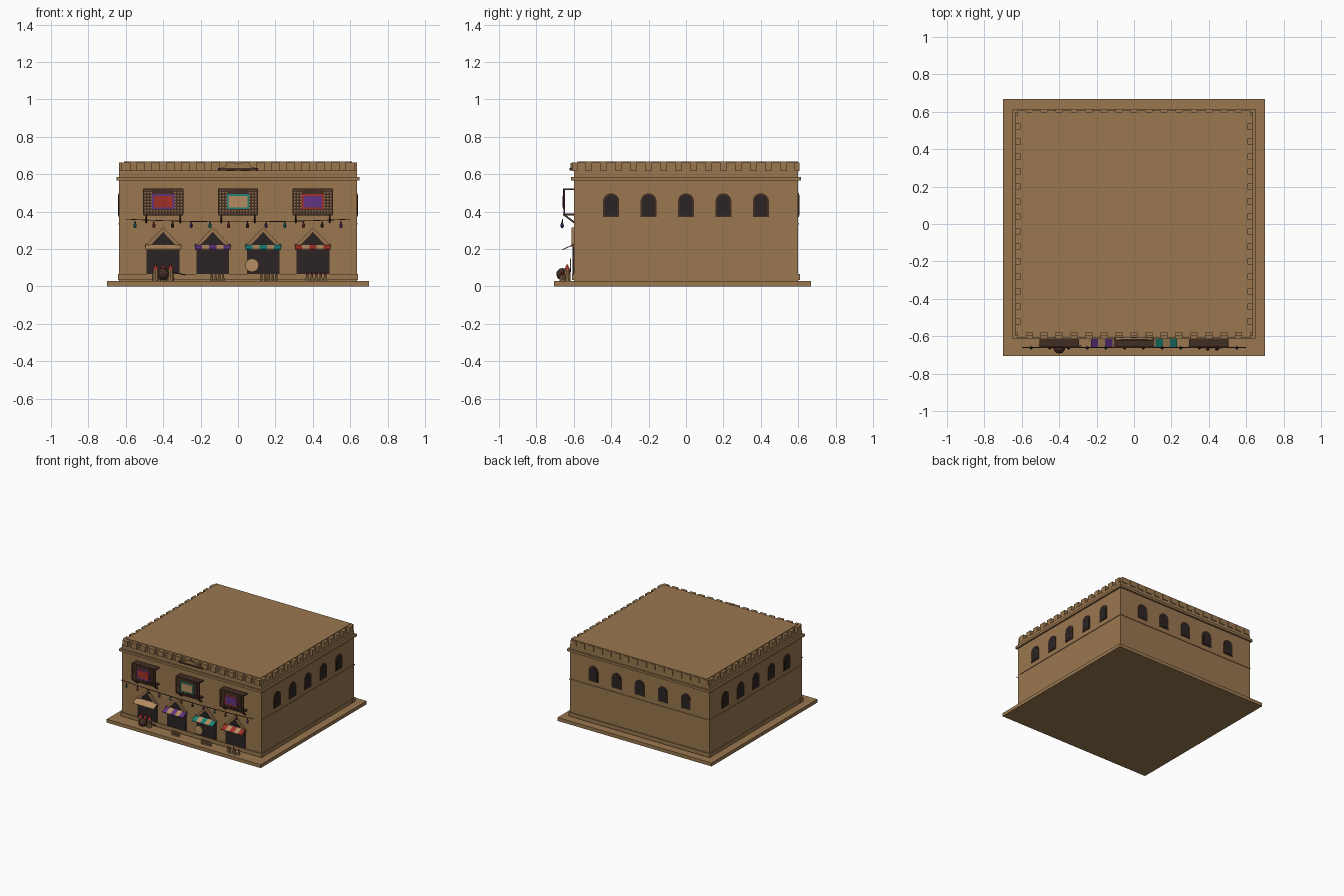
import bpy, bmesh, math
from mathutils import Vector, Matrix

if "Cube" in bpy.data.objects:
    bpy.data.objects.remove(bpy.data.objects["Cube"])


def material(name, r, g, b):
    m = bpy.data.materials.new(name)
    m.use_nodes = True
    m.diffuse_color = (r, g, b, 1)
    m.node_tree.nodes["Principled BSDF"].inputs["Base Color"].default_value = (r, g, b, 1)
    return m


SAND = material("sandstone", .32, .185, .078)
DARK = material("dark opening", .025, .017, .017)
WOOD = material("dark wood", .055, .026, .017)
CREAM = material("pale cloth", .46, .265, .12)
PURPLE = material("purple cloth", .12, .035, .22)
TEAL = material("teal cloth", .012, .22, .19)
RED = material("red cloth", .36, .03, .022)


class Part:
    """Collects simple solids into one mesh object."""

    def __init__(self, name, mat):
        self.name, self.mat, self.bm = name, mat, bmesh.new()

    def box(self, x0, x1, y0, y1, z0, z1):
        return self.prism([(x0, y0, z0), (x1, y0, z0), (x1, y1, z0), (x0, y1, z0)], (0, 0, z1 - z0))

    def prism(self, points, push):
        low = [self.bm.verts.new(p) for p in points]
        high = [self.bm.verts.new(Vector(p) + Vector(push)) for p in points]
        self.bm.faces.new(low)
        self.bm.faces.new(high[::-1])
        for i in range(len(low)):
            j = (i + 1) % len(low)
            self.bm.faces.new((low[j], low[i], high[i], high[j]))
        return self

    def cone(self, x, y, z0, z1, r0, r1, sides=10):
        bmesh.ops.create_cone(self.bm, cap_ends=True, segments=sides, radius1=r0, radius2=r1,
                              depth=z1 - z0, matrix=Matrix.Translation((x, y, (z0 + z1) / 2)))
        return self

    def ball(self, x, y, z, r, tall=1):
        mat = Matrix.Translation((x, y, z)) @ Matrix.Diagonal((1, 1, tall, 1))
        bmesh.ops.create_uvsphere(self.bm, u_segments=10, v_segments=6, radius=r, matrix=mat)
        return self

    def done(self):
        bmesh.ops.recalc_face_normals(self.bm, faces=self.bm.faces)
        mesh = bpy.data.meshes.new(self.name)
        self.bm.to_mesh(mesh)
        self.bm.free()
        mesh.materials.append(self.mat)
        obj = bpy.data.objects.new(self.name, mesh)
        bpy.context.collection.objects.link(obj)
        return obj


# Main masonry
W, D = .635, .6
Part("ground_slab", SAND).box(-.7, .7, -.705, .668, 0, .028).done()
Part("walls", SAND).box(-W, W, -D, D, .028, .62).done()
Part("cornice", SAND).box(-.65, .65, -.615, .615, .567, .586).done()
Part("roof_block", SAND).box(-.61, .61, -.58, .6, .62, .667).done()
plinth = Part("plinth", SAND)
for s in (-1, 1):
    ys = sorted((s * .57, s * .61))
    plinth.box(-.642, .642, *ys, .034, .065)
    xs = sorted((s * .62, s * .639))
    plinth.box(*xs, -.57, .57, .036, .062)
plinth.done()

# Thin string course on the sides and back
band = Part("string_course", SAND)
band.box(-W - .005, W + .005, -.58, D + .005, .331, .338)
band.done()

# Parapet blocks
blocks = Part("parapet_blocks", SAND)
for i in range(16):
    x = -.6 + i * .08
    blocks.box(x - .024, x + .024, -.61, -.575, .618, .662)
    blocks.box(x - .024, x + .024, .575, .607, .618, .662)
for i in range(15):
    y = -.56 + i * .08
    for s in (-1, 1):
        xs = sorted((s * .6, s * .636))
        blocks.box(*xs, y - .024, y + .024, .618, .662)
blocks.done()

# Small pediment over the middle of the front
Part("pediment", SAND).prism([(-.1, -.618, .632), (.1, -.618, .632), (0, -.618, .66)], (0, .01, 0)).done()
Part("pediment_sill", WOOD).box(-.107, .107, -.622, -.605, .62, .632).done()


# Arched windows on both sides and the back
def arch(half, z0, z1):
    spring = z1 - half
    return [(-half, z0), (half, z0)] + [
        (half * math.cos(math.pi * k / 8), spring + half * math.sin(math.pi * k / 8)) for k in range(9)]


frames = Part("window_frames", WOOD)
panes = Part("window_openings", DARK)
for part, half, z0, z1, out in ((frames, .043, .372, .498, .005), (panes, .033, .38, .488, .007)):
    outline = arch(half, z0, z1)
    for i in range(-2, 3):
        for s in (-1, 1):
            part.prism([(s * W, i * .2 + u, z) for u, z in outline], (s * out, 0, 0))
        part.prism([(i * .21 + u, D, z) for u, z in outline], (0, out, 0))
    part.done()

# Shop doorways with gable trim and striped awnings
doors = Part("shop_doorways", DARK)
trim = Part("doorway_gables", SAND)
SHOPS = ((-.4, CREAM), (-.135, PURPLE), (.135, TEAL), (.4, RED))
for n, (x, cloth) in enumerate(SHOPS):
    outline = [(-.088, .05), (.088, .05), (.088, .205), (0, .3), (-.088, .205)]
    doors.prism([(x + u, -D, z) for u, z in outline], (0, -.006, 0))
    for s in (-1, 1):
        slope = [(.102, .21), (0, .315), (0, .29), (.078, .21)]
        trim.prism([(x + s * u, -D, z) for u, z in slope], (0, -.013, 0))
    main = Part(f"awning_{n + 1}", cloth)
    alternate = Part(f"awning_{n + 1}_pale_stripes", CREAM)
    for k in range(5):
        x0 = x - .095 + k * .038
        sheet = [(x0, -.6, .222), (x0 + .038, -.6, .222), (x0 + .038, -.66, .194), (x0, -.66, .194)]
        (alternate if k % 2 else main).prism(sheet, (0, 0, .005))
    main.done()
    alternate.done()
doors.done()
trim.done()

# Projecting lattice window bays
for n, (x, panel, border) in enumerate(((-.4, RED, PURPLE), (0, CREAM, TEAL), (.4, PURPLE, RED))):
    name = f"bay_{n + 1}"
    Part(name + "_lattice_backing", SAND).box(x - .1, x + .1, -.65, -.646, .385, .52).done()
    wood = Part(name + "_woodwork", WOOD)
    wood.box(x - .105, x + .105, -.657, -.6, .515, .524)
    wood.box(x - .105, x + .105, -.657, -.6, .38, .39)
    wood.box(x - .06, x + .06, -.658, -.65, .493, .52)
    for k in range(14):
        u = x - .104 + k * .016
        wood.box(u - .004, u + .004, -.654, -.646, .384, .52)
    for k in range(8):
        z = .396 + k * .016
        wood.box(x - .1, x + .1, -.653, -.65, z - .004, z + .004)
    for s in (-1, 1):
        u = x + s * .09
        wood.prism([(u - .004, -.6, .338), (u - .004, -.6, .35), (u - .004, -.65, .386), (u - .004, -.656, .38)],
                   (.008, 0, 0))
    wood.done()
    Part(name + "_border", border).box(x - .06, x + .06, -.658, -.652, .413, .493).done()
    Part(name + "_panel", panel).box(x - .05, x + .05, -.661, -.656, .422, .484).done()

# Lantern string across the front
string = Part("lantern_string", WOOD)
caps = Part("lantern_caps", WOOD)
lanterns = [Part(f"lanterns_{c}", m) for c, m in (("teal", TEAL), ("red", RED), ("wood", WOOD), ("purple", PURPLE))]


def sag(x):
    return .343 + .04 * x * x


for k in range(12):
    x0, x1 = -.6 + k * .1, -.5 + k * .1
    string.prism([(x0, -.662, sag(x0)), (x1, -.662, sag(x1)), (x1, -.662, sag(x1) + .004),
                  (x0, -.662, sag(x0) + .004)], (0, .004, 0))
    x = x0 + .05
    lanterns[k % 4].ball(x, -.662, .325, .009, 1.6)
    caps.cone(x, -.662, .336, .35, .006, .002, 6)
for part in [string, caps] + lanterns:
    part.done()

# Goods: round pot, sacks with spice heaps and a pole
Part("round_pot", WOOD).ball(-.4, -.662, .066, .032).done()
sacks, heaps = Part("sacks", SAND), Part("spice_heaps", RED)
for x in (-.44, -.4, -.36):
    sacks.cone(x, -.635, .028, .09, .018, .016)
    heaps.cone(x, -.635, .09, .118, .015, .002)
sacks.done()
heaps.done()
Part("pole", WOOD).prism([(-.36, -.655, .076), (-.28, -.655, .058), (-.28, -.655, .064), (-.36, -.655, .082)],
                         (0, .006, 0)).done()

# Goods: cloth rolls and a round tray
rolls = Part("cloth_rolls", CREAM)
for x in (-.135, -.115, -.095, -.075, .13, .15, .17, .19, .21):
    rolls.cone(x - .005, -.65, .028, .066, .007, .006, 8)
rolls.done()
tray = [(.075 + .036 * math.cos(a * math.pi / 8), -.62, .113 + .036 * math.sin(a * math.pi / 8)) for a in range(16)]
Part("round_tray", CREAM).prism(tray, (0, .006, 0)).done()

# Goods: bottles with red stoppers
bottles, stoppers = Part("bottles", CREAM), Part("bottle_stoppers", RED)
for k in range(5):
    x, y = .37 + k * .024, -.655 - .012 * (k % 2)
    bottles.cone(x, y, .028, .062, .01, .006, 8)
    stoppers.cone(x, y, .062, .078, .006, .002, 8)
bottles.done()
stoppers.done()
